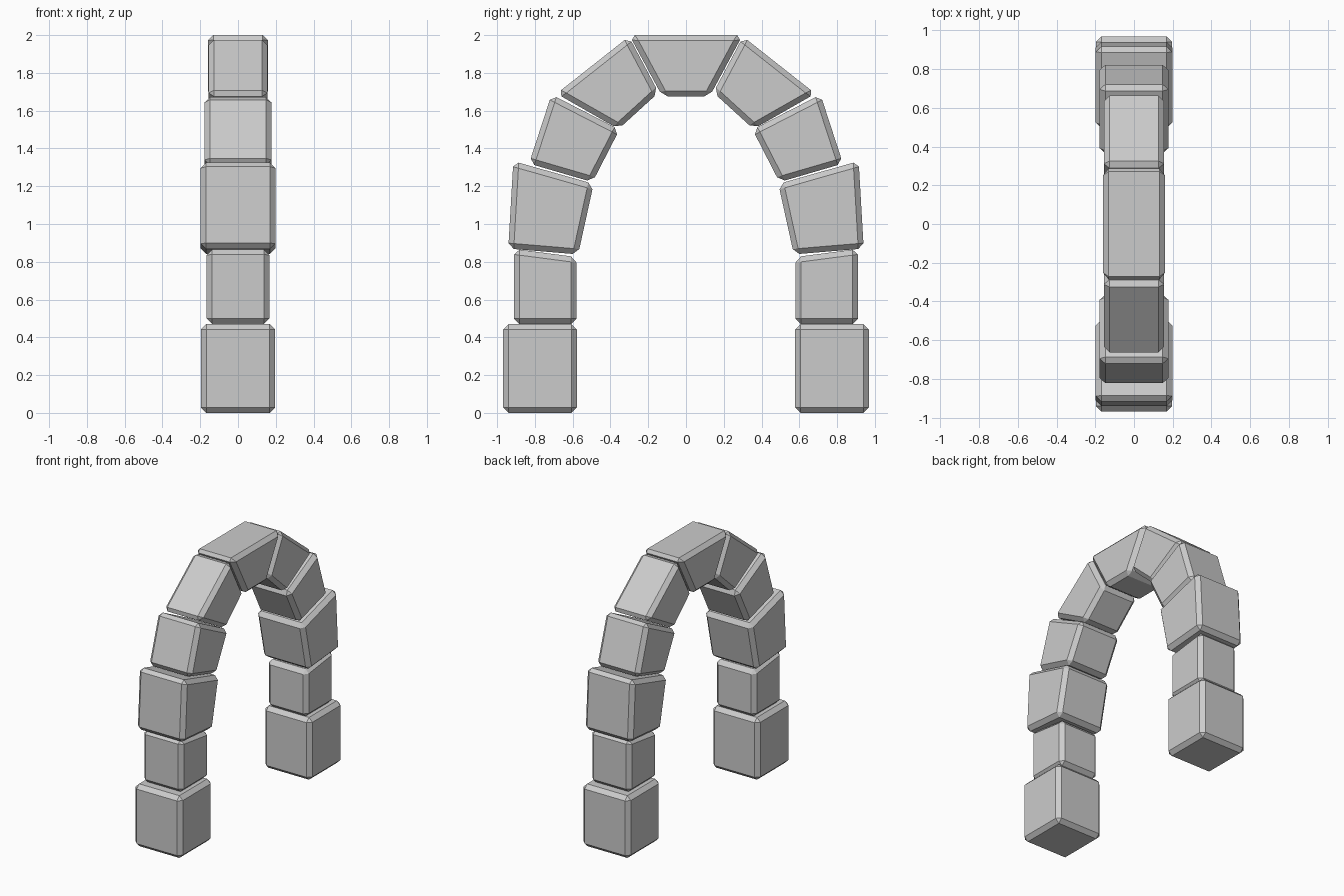
import bpy
import bmesh

if "Cube" in bpy.data.objects:
    bpy.data.objects.remove(bpy.data.objects["Cube"])

BEVEL = 0.029


def stone(name, half_width, profile, side=1):
    """Chamfered block: a (y, z) profile extruded across x."""
    bm = bmesh.new()
    verts = [bm.verts.new((-half_width, side * y, z)) for y, z in profile]
    face = bm.faces.new(verts)
    new = bmesh.ops.extrude_face_region(bm, geom=[face])["geom"]
    moved = [v for v in new if isinstance(v, bmesh.types.BMVert)]
    bmesh.ops.translate(bm, vec=(2 * half_width, 0, 0), verts=moved)
    bmesh.ops.recalc_face_normals(bm, faces=bm.faces)
    mesh = bpy.data.meshes.new(name)
    bm.to_mesh(mesh)
    bm.free()
    obj = bpy.data.objects.new(name, mesh)
    bpy.context.collection.objects.link(obj)
    mod = obj.modifiers.new("chamfer", 'BEVEL')
    mod.width = BEVEL
    mod.segments = 1
    mod.limit_method = 'NONE'
    return obj


# Stones of one leg, from the ground up: name, half width, corners
stones = [
    ("base_stone", 0.197, [(0.578, 0.0), (0.969, 0.0), (0.969, 0.47), (0.578, 0.47)]),
    ("pillar_stone", 0.166, [(0.58, 0.47), (0.91, 0.47), (0.91, 0.868), (0.58, 0.825)]),
    ("springer_stone", 0.198, [(0.571, 0.839), (0.941, 0.87), (0.914, 1.333), (0.489, 1.212)]),
    ("lower_arch_stone", 0.177, [(0.495, 1.222), (0.831, 1.32), (0.712, 1.685), (0.352, 1.5)]),
    ("upper_arch_stone", 0.156, [(0.357, 1.503), (0.685, 1.69), (0.302, 1.992), (0.145, 1.696)]),
]
for label, side in (("back", 1), ("front", -1)):
    for name, half_width, profile in stones:
        stone(f"{label}_{name}", half_width, profile, side)

# Keystone at the crown
stone("keystone", 0.16, [(-0.125, 1.675), (0.125, 1.675), (0.3, 2.0), (-0.3, 2.0)])
